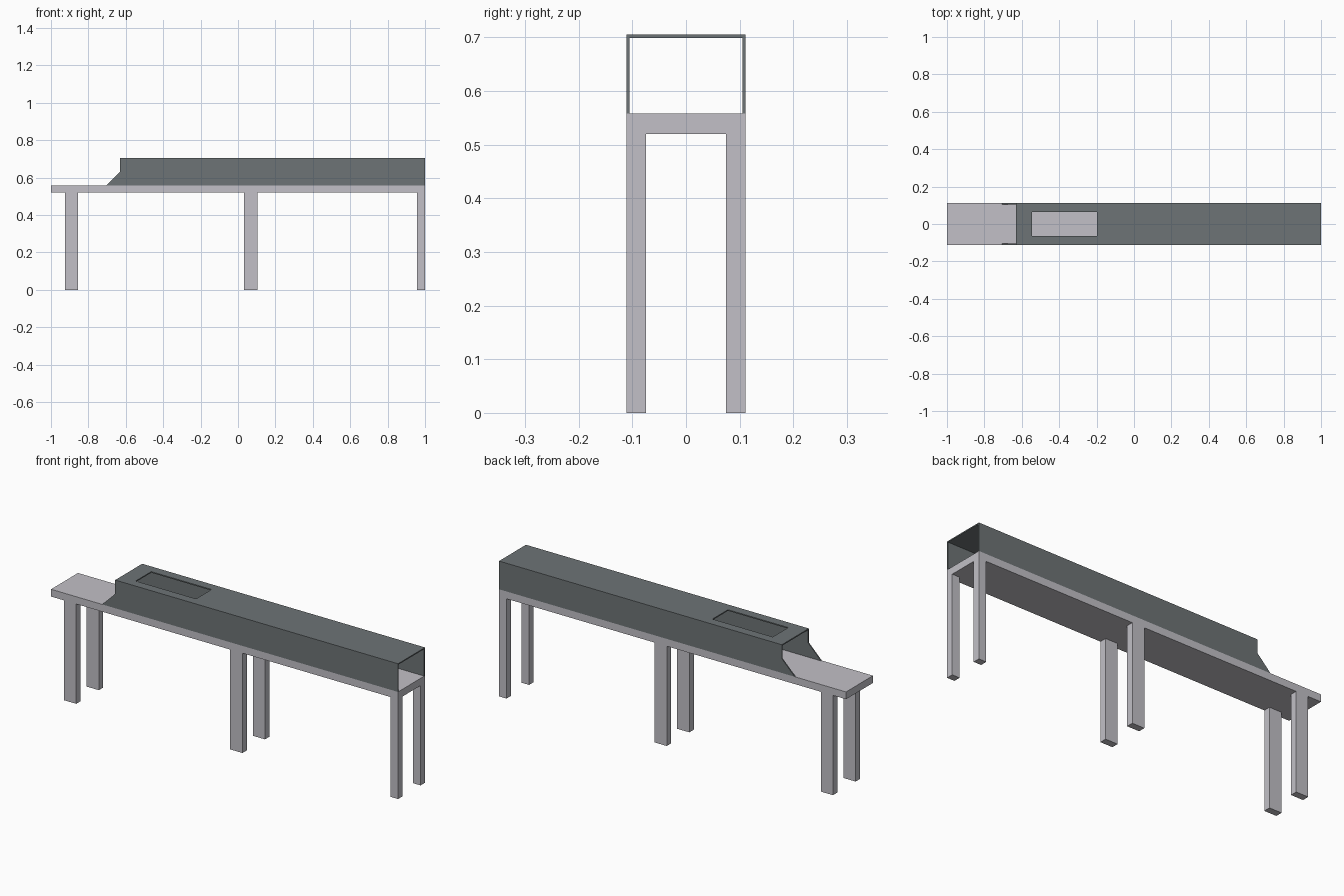
import bpy, bmesh
from mathutils import Vector

if "Cube" in bpy.data.objects:
    bpy.data.objects.remove(bpy.data.objects["Cube"])


def material(name, rgb):
    m = bpy.data.materials.new(name)
    m.diffuse_color = (*rgb, 1)
    m.use_nodes = True
    m.node_tree.nodes["Principled BSDF"].inputs["Base Color"].default_value = m.diffuse_color
    return m


LIGHT = material("light grey", (0.54, 0.53, 0.57))
DARK = material("dark slate", (0.155, 0.175, 0.182))

W = 0.111          # half width of the table
T = 0.006          # sheet thickness of the cover
Z_LOW, Z_TOP, Z_COVER = 0.52, 0.558, 0.705


def extruded(name, faces, offset, mat):
    """Join flat outlines into one sheet, then extrude it by offset."""
    bm = bmesh.new()
    for pts in faces:
        bm.faces.new([bm.verts.new(p) for p in pts])
    bmesh.ops.remove_doubles(bm, verts=bm.verts, dist=1e-5)
    ext = bmesh.ops.extrude_face_region(bm, geom=bm.faces[:], use_keep_orig=True)
    moved = [g for g in ext["geom"] if isinstance(g, bmesh.types.BMVert)]
    bmesh.ops.translate(bm, verts=moved, vec=Vector(offset))
    bmesh.ops.recalc_face_normals(bm, faces=bm.faces)
    me = bpy.data.meshes.new(name)
    bm.to_mesh(me)
    bm.free()
    me.materials.append(mat)
    ob = bpy.data.objects.new(name, me)
    bpy.context.collection.objects.link(ob)
    return ob


def rect(x0, x1, y0, y1, z):
    return [(x0, y0, z), (x1, y0, z), (x1, y1, z), (x0, y1, z)]


# Long table top
extruded("table_top", [rect(-1, 1, -W, W, Z_LOW)], (0, 0, Z_TOP - Z_LOW), LIGHT)

# Three pairs of legs, the end pair is narrower
for label, x0, x1 in (("left", -0.925, -0.855), ("middle", 0.033, 0.103), ("right", 0.957, 1.0)):
    for side, y0, y1 in (("front", -W, -0.075), ("back", 0.075, W)):
        extruded(f"{label}_{side}_leg", [rect(x0, x1, y0, y1, 0)], (0, 0, Z_LOW), LIGHT)

# Cover side walls with a slanted lower lip at the left end
profile = [(-0.705, Z_TOP), (1, Z_TOP), (1, Z_COVER - T), (-0.63, Z_COVER - T), (-0.63, 0.633)]
for side, s in (("front", -1), ("back", 1)):
    extruded(f"cover_{side}_wall", [[(x, s * W, z) for x, z in profile]], (0, -s * T, 0), DARK)

# Cover roof: a 3 x 3 sheet without its middle cell, leaving the opening
xs, ys = (-0.63, -0.545, -0.197, 1), (-W, -0.064, 0.064, W)
cells = [rect(xs[i], xs[i + 1], ys[j], ys[j + 1], Z_COVER - T)
         for i in range(3) for j in range(3) if (i, j) != (1, 1)]
extruded("cover_roof", cells, (0, 0, T), DARK)
